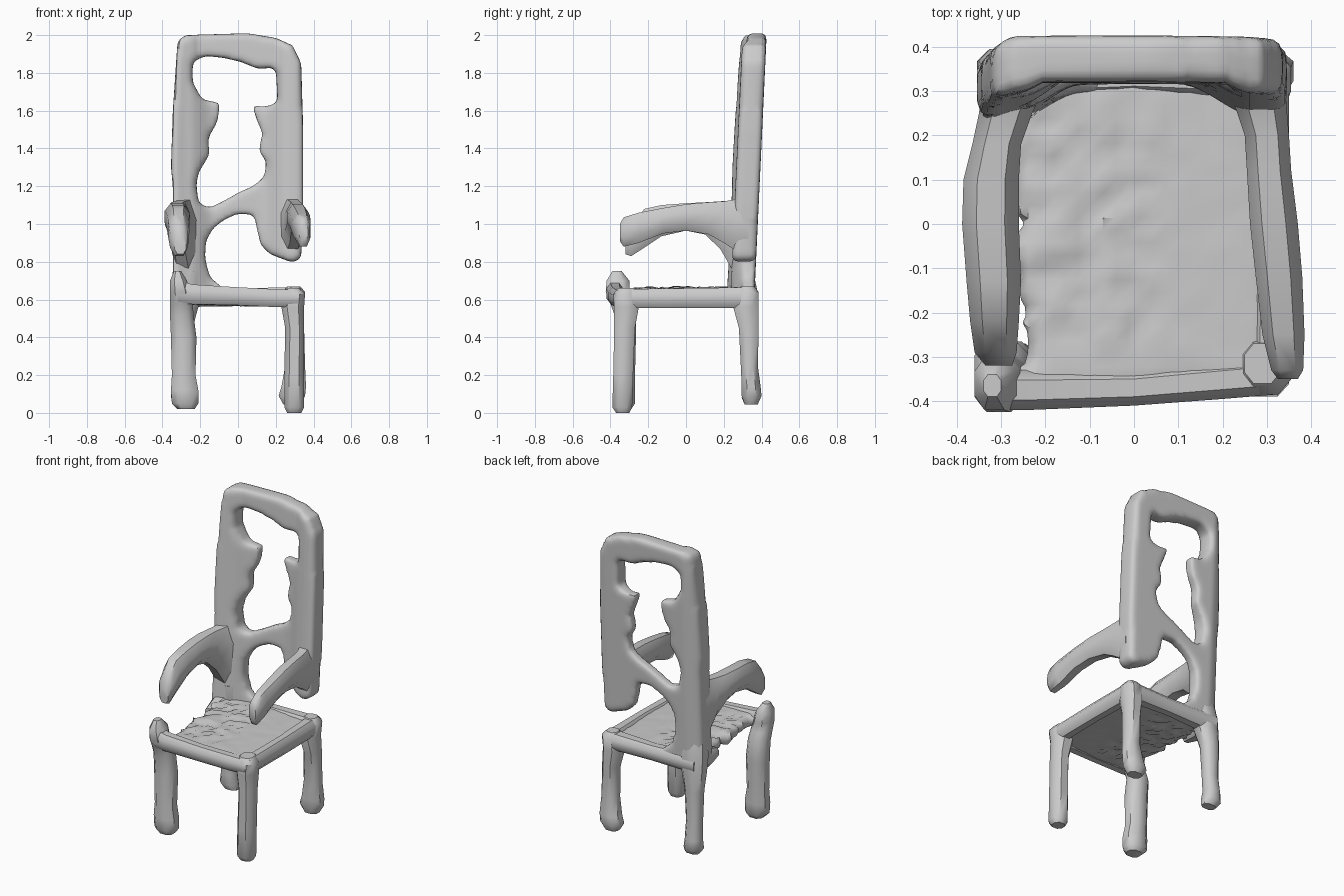
import bpy, bmesh, random
from mathutils import Vector

random.seed(4)
D = 0.05  # half depth of raw slabs


def clamp(t):
    return min(max(t, 0), 1)


def finish(obj, angle=0.8):
    bpy.ops.object.select_all(action='DESELECT')
    bpy.context.view_layer.objects.active = obj
    obj.select_set(True)
    bpy.ops.object.shade_smooth_by_angle(angle=angle)


def add_object(name, bm):
    bmesh.ops.recalc_face_normals(bm, faces=bm.faces)
    me = bpy.data.meshes.new(name)
    bm.to_mesh(me)
    bm.free()
    obj = bpy.data.objects.new(name, me)
    bpy.context.collection.objects.link(obj)
    return obj


def loft(name, axis, stations):
    """Chamfered box tube; station = (position on axis, a_min, a_max, b_min, b_max)."""
    oct_pts = [(1, .45), (.5, 1), (-.5, 1), (-1, .45), (-1, -.45), (-.5, -1), (.5, -1), (1, -.45)]
    bm = bmesh.new()
    rings = []
    for t, a0, a1, b0, b1 in stations:
        ring = []
        for u, v in oct_pts:
            a = (a0 + a1) / 2 + u * (a1 - a0) / 2
            b = (b0 + b1) / 2 + v * (b1 - b0) / 2
            co = {'x': (t, a, b), 'y': (a, t, b), 'z': (a, b, t)}[axis]
            ring.append(bm.verts.new(co))
        rings.append(ring)
    for r, s in zip(rings, rings[1:]):
        for i in range(8):
            j = (i + 1) % 8
            bm.faces.new((r[i], r[j], s[j], s[i]))
    bm.faces.new(rings[0])
    bm.faces.new(rings[-1])
    obj = add_object(name, bm)
    finish(obj)
    return obj


def slab(name, loops, place, voxel=0.018):
    """Outline with holes -> slab -> softened remesh -> mapped into position."""
    bm = bmesh.new()
    edges = []
    for pts in loops:
        vs = [bm.verts.new((u, v, -D)) for u, v in pts]
        edges += [bm.edges.new((vs[i], vs[(i + 1) % len(vs)])) for i in range(len(vs))]
    bmesh.ops.triangle_fill(bm, use_beauty=True, edges=edges)
    ext = bmesh.ops.extrude_face_region(bm, geom=bm.faces[:])
    top = [g for g in ext['geom'] if isinstance(g, bmesh.types.BMVert)]
    bmesh.ops.translate(bm, verts=top, vec=(0, 0, 2 * D))
    obj = add_object(name, bm)
    m = obj.modifiers.new('soften', 'REMESH')
    m.mode = 'VOXEL'
    m.voxel_size = voxel
    s = obj.modifiers.new('smooth', 'SMOOTH')
    s.factor, s.iterations = 0.5, 4
    bpy.context.view_layer.update()
    me = bpy.data.meshes.new_from_object(obj.evaluated_get(bpy.context.evaluated_depsgraph_get()))
    obj.modifiers.clear()
    obj.data = me
    for v in me.vertices:
        v.co = Vector(place(*v.co))
    bm = bmesh.new()
    bm.from_mesh(me)
    bmesh.ops.recalc_face_normals(bm, faces=bm.faces)
    bm.to_mesh(me)
    bm.free()
    finish(obj)
    return obj


# Back frame: both posts, top rail and the broken splat, as one outline with a hole
outer = [(-.35, .58), (-.345, .75), (-.345, .86), (-.345, 1.2), (-.355, 1.3), (-.345, 1.6),
         (-.32, 1.97), (-.28, 2.0), (.05, 2.01), (.2, 1.985), (.29, 1.945), (.335, 1.85),
         (.345, 1.5), (.345, 1.1), (.335, .82), (.29, .795), (.17, .84), (.12, .89), (.095, 1.0),
         (.085, 1.05), (0, 1.055), (-.07, 1.025), (-.13, .98), (-.17, .91), (-.175, .82),
         (-.15, .72), (-.08, .66), (0, .62), (-.05, .58)]
hole = [(-.24, 1.86), (-.17, 1.89), (-.08, 1.88), (.01, 1.86), (.11, 1.82), (.2, 1.83),
        (.21, 1.64), (.14, 1.62), (.075, 1.63), (.1, 1.55), (.13, 1.48), (.11, 1.39), (.15, 1.33),
        (.14, 1.25), (.08, 1.2), (.01, 1.17), (-.07, 1.125), (-.15, 1.085), (-.21, 1.11),
        (-.22, 1.21), (-.21, 1.27), (-.15, 1.37), (-.16, 1.45), (-.11, 1.54), (-.095, 1.64),
        (-.19, 1.66), (-.24, 1.75)]


def place_back(x, z, w):
    t = clamp((abs(x) - .12) / .15)
    t = max(t * t * (3 - 2 * t), .62 * clamp((z - 1.7) / .1))
    half = .034 + .030 * t
    rear = .380 + (z - 1) * .047 - .025 * clamp((-.27 - x) / .07)
    return x, rear - half + w / D * half, z


slab('back_frame', [outer, hole], place_back)

# Seat plate, slightly domed, with its torn left edge
seat = [(-.31, -.40), (0, -.395), (.32, -.37), (.335, 0), (.335, .36), (-.32, .36), (-.33, .16),
        (-.27, .13), (-.28, .05), (-.25, 0), (-.29, -.06), (-.25, -.11), (-.27, -.16),
        (-.22, -.19), (-.26, -.22), (-.21, -.25), (-.25, -.28), (-.22, -.32), (-.3, -.34)]


def place_seat(x, y, w):
    rough = .010 if x < .05 and abs(y) < .28 else .002
    return x, y, .614 - .03 * x + w / D * .042 + random.uniform(-rough, rough)


slab('seat', [seat], place_seat, 0.028)

# Seat rails (the left one is broken away)
loft('front_rail', 'x', [(-.32, -.42, -.33, .58, .70), (-.24, -.42, -.33, .575, .68),
                         (0, -.41, -.33, .57, .665), (.2, -.395, -.31, .56, .655), (.32, -.385, -.30, .56, .65)])
loft('right_rail', 'y', [(-.35, .26, .35, .555, .655), (0, .27, .35, .555, .66), (.35, .25, .35, .555, .665)])
loft('back_rail', 'x', [(-.32, .27, .38, .56, .67), (0, .29, .375, .565, .66), (.32, .27, .385, .56, .665)])
loft('left_rail_stub', 'y', [(.12, -.32, -.27, .58, .64), (.22, -.345, -.24, .56, .67), (.34, -.35, -.22, .56, .69)])

# Legs
loft('front_left_leg', 'z', [(.02, -.32, -.23, -.37, -.29), (.05, -.35, -.21, -.385, -.27),
                             (.12, -.355, -.21, -.385, -.27), (.2, -.35, -.225, -.38, -.27),
                             (.4, -.355, -.22, -.38, -.265), (.52, -.36, -.235, -.38, -.265),
                             (.58, -.36, -.24, -.40, -.29), (.64, -.36, -.25, -.425, -.30),
                             (.7, -.36, -.27, -.42, -.30), (.75, -.34, -.30, -.39, -.34)])
loft('front_right_leg', 'z', [(0, .26, .335, -.37, -.30), (.03, .245, .35, -.39, -.285),
                              (.2, .245, .35, -.385, -.28), (.45, .25, .35, -.38, -.27),
                              (.56, .23, .35, -.38, -.25), (.63, .24, .355, -.385, -.26),
                              (.66, .25, .33, -.36, -.27)])
loft('back_left_leg', 'z', [(.045, -.33, -.24, .31, .37), (.08, -.355, -.24, .295, .395),
                            (.14, -.35, -.25, .30, .395), (.25, -.345, -.25, .295, .38),
                            (.45, -.35, -.24, .285, .385), (.56, -.355, -.21, .26, .38),
                            (.66, -.355, -.19, .24, .375), (.75, -.345, -.2, .24, .355)])
loft('back_right_leg', 'z', [(.045, .24, .33, .31, .38), (.09, .215, .355, .295, .40),
                             (.14, .23, .36, .295, .395), (.25, .25, .355, .29, .38),
                             (.45, .25, .35, .28, .385), (.56, .23, .35, .25, .385),
                             (.64, .24, .355, .27, .385), (.67, .26, .33, .29, .36)])

# Arms, drooping at the tips and spreading into the posts
loft('left_arm', 'y', [(-.32, -.335, -.275, .84, .93), (-.29, -.36, -.265, .83, 1.0),
                       (-.22, -.37, -.26, .875, 1.08), (-.13, -.378, -.255, .935, 1.10),
                       (0, -.388, -.26, .965, 1.11), (.1, -.385, -.26, .945, 1.115),
                       (.18, -.365, -.255, .87, 1.12), (.25, -.35, -.23, .75, 1.125),
                       (.33, -.34, -.19, .68, 1.15)])
loft('right_arm', 'y', [(-.35, .325, .37, .91, 1.0), (-.33, .31, .382, .88, 1.035),
                        (-.25, .29, .385, .90, 1.06), (-.12, .275, .38, .95, 1.085),
                        (0, .262, .37, .965, 1.105), (.12, .255, .355, .945, 1.115),
                        (.2, .25, .35, .90, 1.12), (.26, .23, .345, .86, 1.13), (.33, .2, .34, .84, 1.15)])
